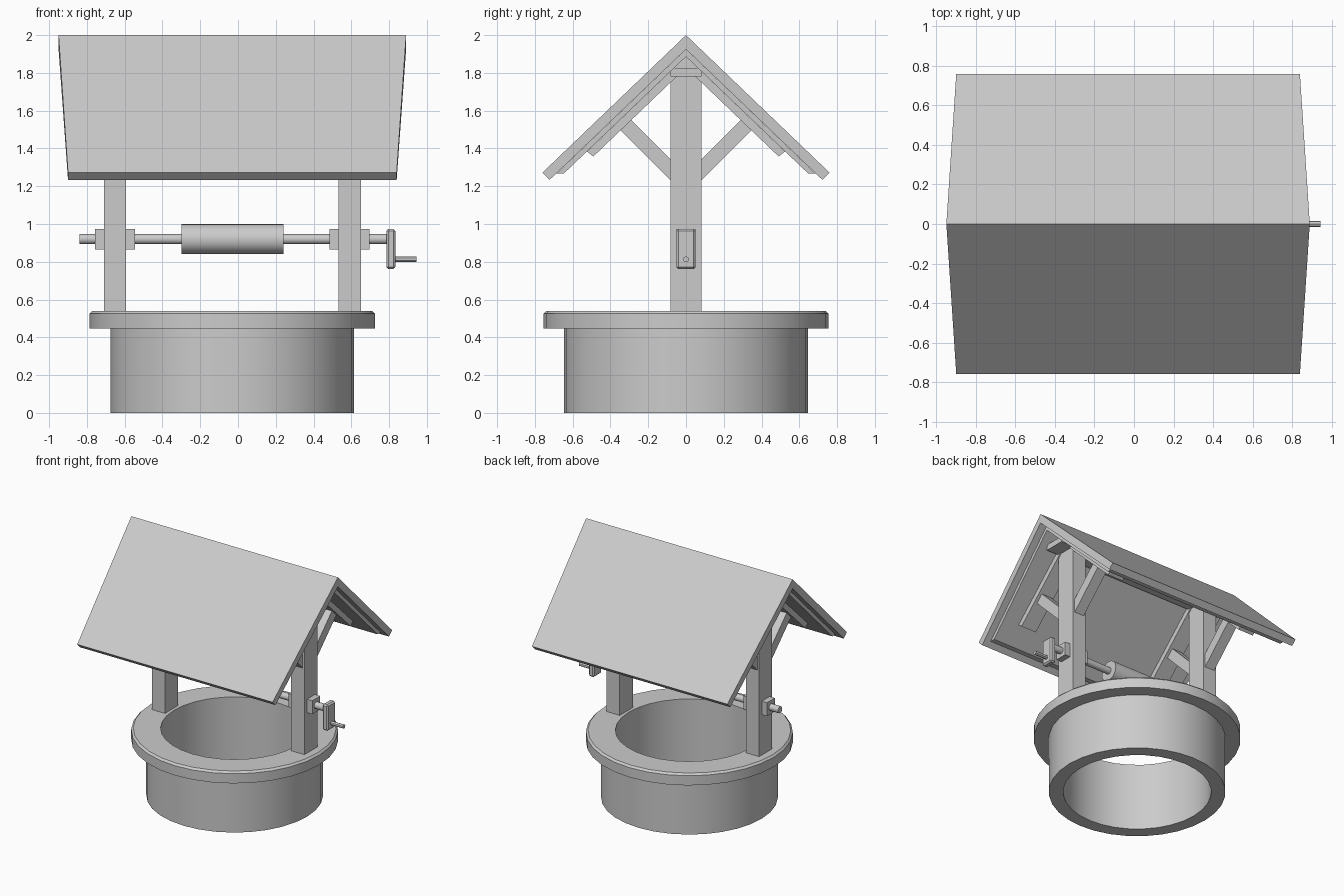
import bpy, bmesh
from math import pi, cos, sin, radians

if "Cube" in bpy.data.objects:
    bpy.data.objects.remove(bpy.data.objects["Cube"])

CX = -0.03      # centre line of the well
POST = 0.621    # post distance from the centre line


def make(name, verts, faces, smooth=False, bevel=0):
    me = bpy.data.meshes.new(name)
    me.from_pydata(verts, [], faces)
    bm = bmesh.new()
    bm.from_mesh(me)
    bmesh.ops.recalc_face_normals(bm, faces=bm.faces)
    bm.to_mesh(me)
    bm.free()
    ob = bpy.data.objects.new(name, me)
    bpy.context.collection.objects.link(ob)
    if bevel:
        m = ob.modifiers.new("bevel", 'BEVEL')
        m.width, m.segments = bevel, 1
    if smooth:
        bpy.ops.object.select_all(action='DESELECT')
        ob.select_set(True)
        bpy.context.view_layer.objects.active = ob
        bpy.ops.object.shade_smooth_by_angle(angle=radians(30))
    return ob


def lathe(name, profile, n=32):
    """Closed (r, z) profile turned around the well axis."""
    k = len(profile)
    verts = [(CX + r * cos(2 * pi * i / n), r * sin(2 * pi * i / n), z)
             for i in range(n) for r, z in profile]
    faces = [(i * k + j, (i + 1) % n * k + j, (i + 1) % n * k + (j + 1) % k, i * k + (j + 1) % k)
             for i in range(n) for j in range(k)]
    return make(name, verts, faces, True)


def rod(name, x0, x1, z, r, n=16):
    verts = [(x, r * cos(2 * pi * i / n), z + r * sin(2 * pi * i / n)) for x in (x0, x1) for i in range(n)]
    faces = [(i, (i + 1) % n, n + (i + 1) % n, n + i) for i in range(n)]
    faces += [tuple(range(n)), tuple(range(n, 2 * n))]
    return make(name, verts, faces, True)


def prism(name, x0, x1, section, bevel=0):
    """(y, z) section extruded along x."""
    n = len(section)
    verts = [(x, y, z) for x in (x0, x1) for y, z in section]
    faces = [(i, (i + 1) % n, n + (i + 1) % n, n + i) for i in range(n)]
    faces += [tuple(range(n)), tuple(range(n, 2 * n))]
    return make(name, verts, faces, bevel=bevel)


def box(name, x0, x1, hy, z0, z1, bevel=0):
    return prism(name, x0, x1, [(-hy, z0), (hy, z0), (hy, z1), (-hy, z1)], bevel)


def chevron(name, cx, top, eave_top, eave_low, low, w_ridge, w_eave):
    """Gable-shaped slab; half-widths may differ at ridge and eave."""
    (ya, za), (yb, zb) = eave_top, eave_low
    sec = [(0, top, w_ridge), (ya, za, w_eave), (yb, zb, w_eave),
           (0, low, w_ridge), (-yb, zb, w_eave), (-ya, za, w_eave)]
    verts = [(cx + s * w, y, z) for s in (-1, 1) for y, z, w in sec]
    faces = [(i, (i + 1) % 6, 6 + (i + 1) % 6, 6 + i) for i in range(6)]
    faces += [(0, 1, 2, 3), (0, 3, 4, 5), (6, 7, 8, 9), (6, 9, 10, 11)]
    return make(name, verts, faces)


# Stone ring and its rim
lathe("well_wall", [(0.54, 0), (0.645, 0), (0.645, 0.45), (0.54, 0.45)])
lathe("well_rim", [(0.54, 0.447), (0.755, 0.447), (0.755, 0.525), (0.74, 0.54), (0.54, 0.54)])

# Roof: covering, under-board, ridge beam
chevron("roof", CX, 2.0, (0.76, 1.272), (0.722, 1.234), 1.925, 0.92, 0.87)
chevron("roof_underboard", CX, 1.925, (0.685, 1.268), (0.646, 1.268), 1.886, 0.86, 0.82)
box("ridge_beam", CX - 0.79, CX + 0.79, 0.083, 1.78, 1.825)

# Posts with rafters, braces and axle bearings
for side, s in (("left", -1), ("right", 1)):
    x = CX + s * POST
    box(side + "_post", x - 0.059, x + 0.059, 0.083, 0.54, 1.8)
    chevron(side + "_rafter", x, 1.886, (0.524, 1.384), (0.491, 1.357), 1.828, 0.068, 0.068)
    for end, t in (("front", -1), ("back", 1)):
        sec = [(0.07, 1.22), (0.37, 1.52), (0.306, 1.567), (0.07, 1.331)]
        prism(f"{side}_{end}_brace", x - 0.043, x + 0.043, [(t * y, z) for y, z in sec])
    box(side + "_bearing", x - 0.106, x + 0.106, 0.05, 0.866, 0.974)

# Winding gear
rod("axle", -0.838, 0.80, 0.92, 0.027)
rod("rope_drum", CX - 0.27, CX + 0.27, 0.92, 0.079, 32)
box("crank_arm", 0.785, 0.834, 0.051, 0.762, 0.973, bevel=0.011)
rod("crank_handle", 0.82, 0.945, 0.813, 0.015, 12)
